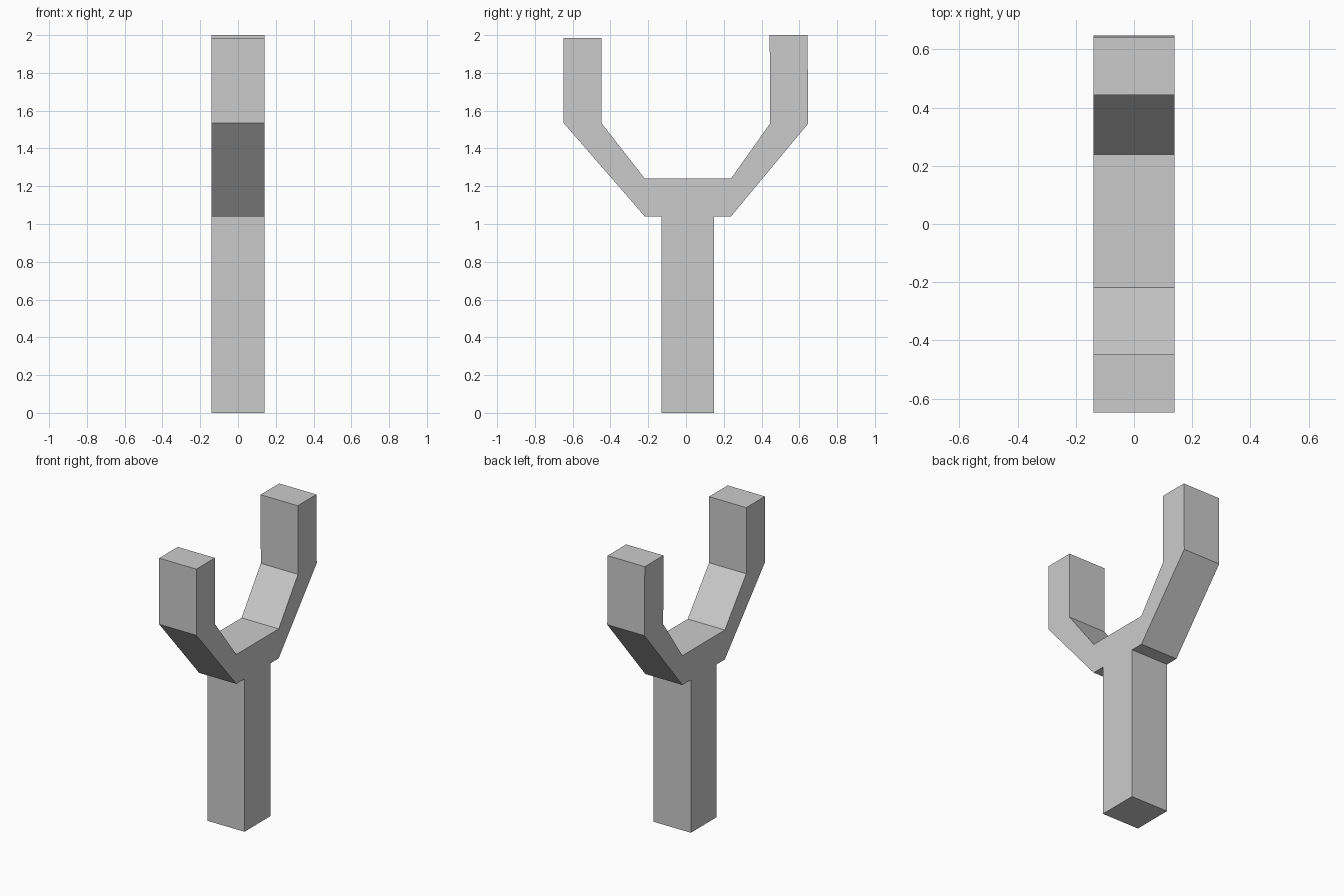
import bpy
import bmesh

if "Cube" in bpy.data.objects:
    bpy.data.objects.remove(bpy.data.objects["Cube"])

HALF_WIDTH = 0.14

# Side outline (y, z) of the forked post, counter-clockwise from the foot
outline = [
    (-0.13, 0.0), (0.148, 0.0),                                   # stem foot
    (0.148, 1.04), (0.238, 1.04), (0.647, 1.532), (0.643, 2.0),   # right prong, outer
    (0.443, 2.0), (0.445, 1.532), (0.238, 1.24),                  # right prong, inner
    (-0.218, 1.24), (-0.448, 1.535), (-0.448, 1.985),             # left prong, inner
    (-0.648, 1.985), (-0.648, 1.535), (-0.218, 1.04),             # left prong, outer
    (-0.13, 1.04),
]

# Extrude the outline across the width
bm = bmesh.new()
face = bm.faces.new([bm.verts.new((-HALF_WIDTH, y, z)) for y, z in outline])
result = bmesh.ops.extrude_face_region(bm, geom=[face])
moved = [v for v in result["geom"] if isinstance(v, bmesh.types.BMVert)]
bmesh.ops.translate(bm, verts=moved, vec=(2 * HALF_WIDTH, 0, 0))
bmesh.ops.recalc_face_normals(bm, faces=bm.faces)

mesh = bpy.data.meshes.new("forked_frame")
bm.to_mesh(mesh)
bm.free()
bpy.context.collection.objects.link(bpy.data.objects.new("forked_frame", mesh))
